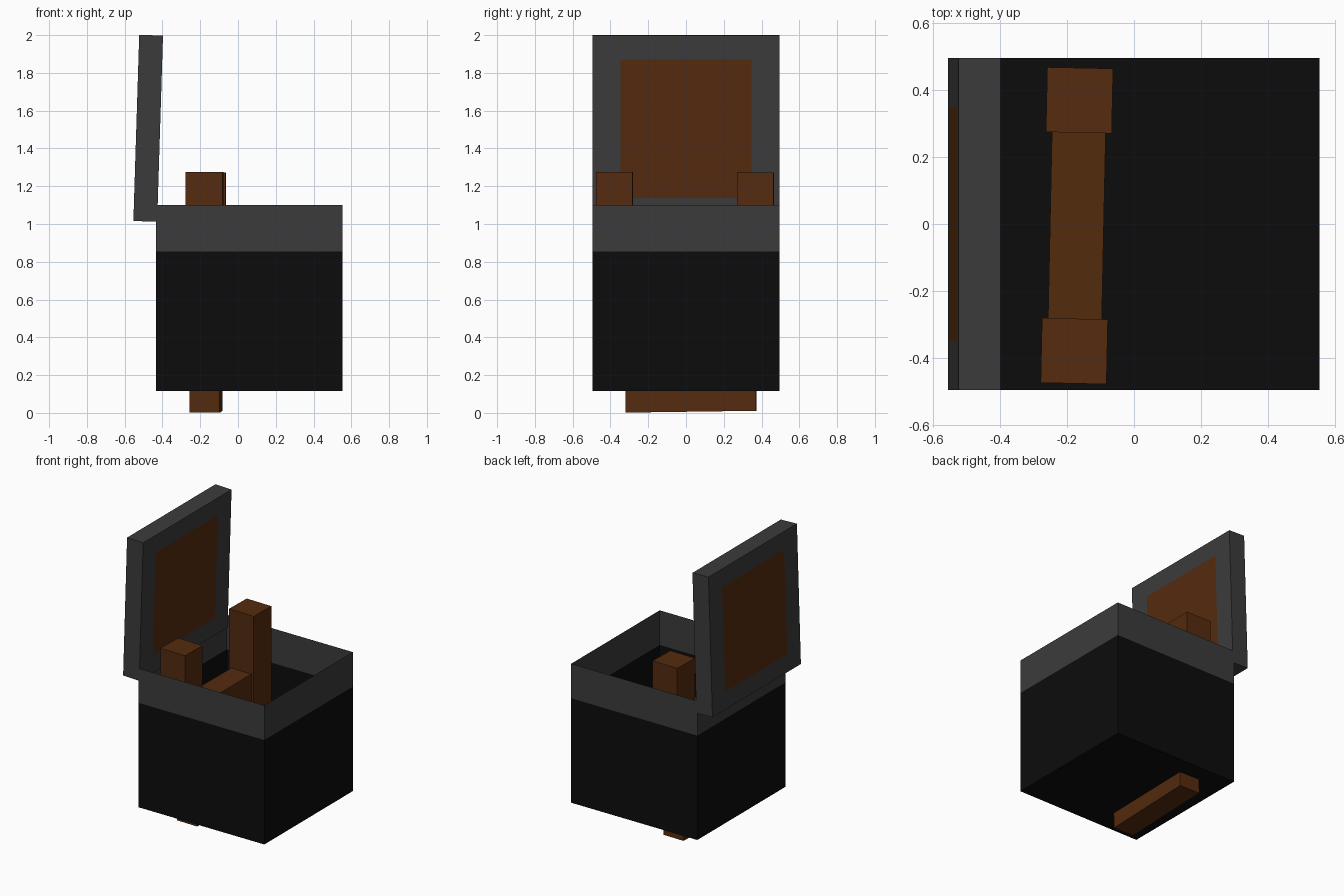
import bpy, bmesh, math
from mathutils import Matrix, Vector

if "Cube" in bpy.data.objects:
    bpy.data.objects.remove(bpy.data.objects["Cube"])


def material(name, rgb):
    m = bpy.data.materials.new(name)
    m.diffuse_color = (*rgb, 1.0)
    m.use_nodes = True
    m.node_tree.nodes["Principled BSDF"].inputs["Base Color"].default_value = m.diffuse_color
    return m


BLACK = material("black", (0.0037, 0.0037, 0.0037))
GREY = material("dark grey", (0.044, 0.044, 0.044))
BROWN = material("brown", (0.089, 0.024, 0.0044))


def block(bm, lo, hi):
    """Axis-aligned block between two corners."""
    lo, hi = Vector(lo), Vector(hi)
    mat = Matrix.Translation((lo + hi) / 2) @ Matrix.Diagonal((*(hi - lo), 1))
    bmesh.ops.create_cube(bm, size=1, matrix=mat)


def finish(bm, name, mats):
    mesh = bpy.data.meshes.new(name)
    bm.normal_update()
    bm.to_mesh(mesh)
    bm.free()
    for m in mats:
        mesh.materials.append(m)
    ob = bpy.data.objects.new(name, mesh)
    bpy.context.collection.objects.link(ob)
    return ob


# Open thin-walled box: black below, grey band around the rim
BAND = 0.855
bm = bmesh.new()
block(bm, (-0.435, -0.495, 0.115), (0.553, 0.495, 1.10))
bm.normal_update()
bmesh.ops.delete(bm, geom=[f for f in bm.faces if f.normal.z > 0.9], context='FACES_ONLY')
bmesh.ops.bisect_plane(bm, geom=bm.verts[:] + bm.edges[:] + bm.faces[:],
                       plane_co=(0, 0, BAND), plane_no=(0, 0, 1))
for f in bm.faces:
    f.material_index = int(f.calc_center_median().z > BAND)
finish(bm, "box", [BLACK, GREY])

# Open lid, hinged at the left edge, with a flush brown panel on both sides
bm = bmesh.new()
block(bm, (-0.126, -0.495, 0), (0, 0.495, 0.986))
bm.normal_update()
for face in [f for f in bm.faces if abs(f.normal.x) > 0.9]:
    bmesh.ops.inset_individual(bm, faces=[face], thickness=0.135)
    face.material_index = 1
    for v in face.verts:
        v.co.y = math.copysign(0.348, v.co.y)
        v.co.z = 0.125 if v.co.z < 0.5 else 0.86
lid = finish(bm, "lid", [GREY, BROWN])
lid.location = (-0.428, 0, 1.012)
lid.rotation_euler.y = math.radians(1.8)

# Brown frame standing in the box, turned slightly
TURN = -math.radians(1.2)


def frame_part(name, lo, hi, tilt=0):
    bm = bmesh.new()
    block(bm, lo, hi)
    ob = finish(bm, name, [BROWN])
    ob.location = (-0.17, 0, 0)
    ob.rotation_euler = (tilt, 0, TURN)
    return ob


frame_part("front_post", (-0.098, -0.475, 0.3), (0.098, -0.282, 1.275))
frame_part("back_post", (-0.098, 0.272, 0.3), (0.098, 0.465, 1.273))
frame_part("centre_slab", (-0.08, -0.318, 0.006), (0.08, 0.373, 0.855), math.radians(0.8))
